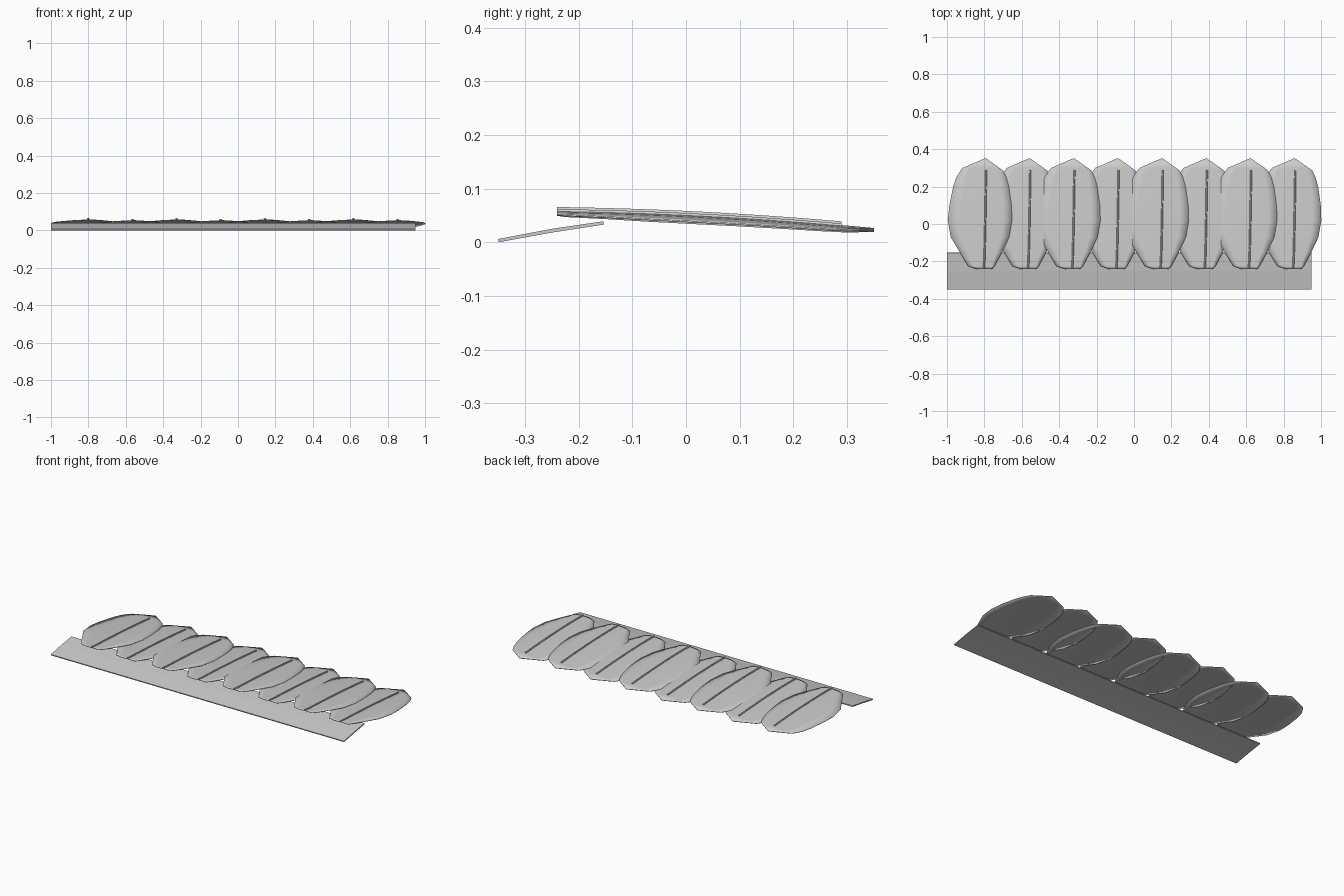
import bpy
import bmesh

cube = bpy.data.objects.get("Cube")
if cube:
    bpy.data.objects.remove(cube, do_unlink=True)

# One plain grey for every part
grey = bpy.data.materials.new("plain_grey")
grey.use_nodes = True
GREY = (0.6, 0.6, 0.6, 1)
grey.diffuse_color = GREY
grey.node_tree.nodes["Principled BSDF"].inputs["Base Color"].default_value = GREY


def add_object(name, bm, smooth=True):
    bmesh.ops.recalc_face_normals(bm, faces=bm.faces)
    mesh = bpy.data.meshes.new(name)
    bm.to_mesh(mesh)
    bm.free()
    mesh.materials.append(grey)
    obj = bpy.data.objects.new(name, mesh)
    bpy.context.collection.objects.link(obj)
    if smooth:
        for poly in mesh.polygons:
            poly.use_smooth = True
    return obj


def loft(bm, rings, closed):
    """Join rows of points with quads."""
    rows = [[bm.verts.new(p) for p in ring] for ring in rings]
    for a, b in zip(rows, rows[1:]):
        count = len(a) if closed else len(a) - 1
        for i in range(count):
            j = (i + 1) % len(a)
            bm.faces.new((a[i], a[j], b[j], b[i]))
    return rows


def arch(y):
    """Height of a leaf's midrib, falling towards the back."""
    return 0.046 - 0.047 * y - 0.07 * y * y


# Leaf outline: y, left reach, right reach
OUTLINE = [
    (0.35, -0.004, 0.004), (0.3, -0.12, 0.075), (0.285, -0.132, 0.095),
    (0.25, -0.155, 0.112), (0.2, -0.172, 0.126), (0.1, -0.192, 0.14),
    (0.02, -0.2, 0.143), (-0.07, -0.185, 0.128), (-0.15, -0.137, 0.09),
    (-0.225, -0.092, 0.05), (-0.24, -0.05, 0.037),
]
COLUMNS = (-1, -0.67, -0.33, 0, 0.33, 0.67, 1)


def build_leaf(name, x, lift):
    rings = []
    for y, left, right in OUTLINE:
        ring = []
        for c in COLUMNS:
            dx = c * right if c > 0 else -c * left
            ring.append((x + dx, y, arch(y) + lift - 0.05 * abs(dx)))
        rings.append(ring)
    bm = bmesh.new()
    loft(bm, rings, False)
    # Keep the upper side facing up
    leaf = add_object(name, bm)
    solid = leaf.modifiers.new("thickness", "SOLIDIFY")
    solid.thickness = 0.003
    solid.offset = 0


def build_vein(name, x, lift, back):
    steps, front, r = 12, -0.24, 0.005
    rings = []
    for i in range(steps + 1):
        y = front + (back - front) * i / steps
        sway = x - 0.008 + 0.012 * (i / steps) ** 0.6
        z = arch(y) + lift + 0.004
        rings.append([(sway + r * a, y, z + r * b) for a, b in
                      ((1, 0), (0.5, 0.87), (-0.5, 0.87),
                       (-1, 0), (-0.5, -0.87), (0.5, -0.87))])
    bm = bmesh.new()
    rows = loft(bm, rings, True)
    bm.faces.new(rows[0])
    bm.faces.new(rows[-1])
    add_object(name, bm, False)


# Row of eight overlapping leaves, every other one raised
for n in range(8):
    x = -0.795 + 0.2362 * n
    raised = n % 2 == 0
    lift = 0.004 if raised else 0
    build_leaf(f"leaf_{n + 1}", x, lift)
    build_vein(f"leaf_vein_{n + 1}", x, lift, 0.29)

# Sloping front strip, slightly bowed
profile = [(-0.349, 0), (-0.25, 0.018), (-0.153, 0.033),
           (-0.154, 0.039), (-0.25, 0.025), (-0.35, 0.006)]
bm = bmesh.new()
ends = loft(bm, [[(x, y, z) for y, z in profile] for x in (-1, 0.95)], True)
for end in ends:
    bm.faces.new(end)
add_object("front_strip", bm, False)
